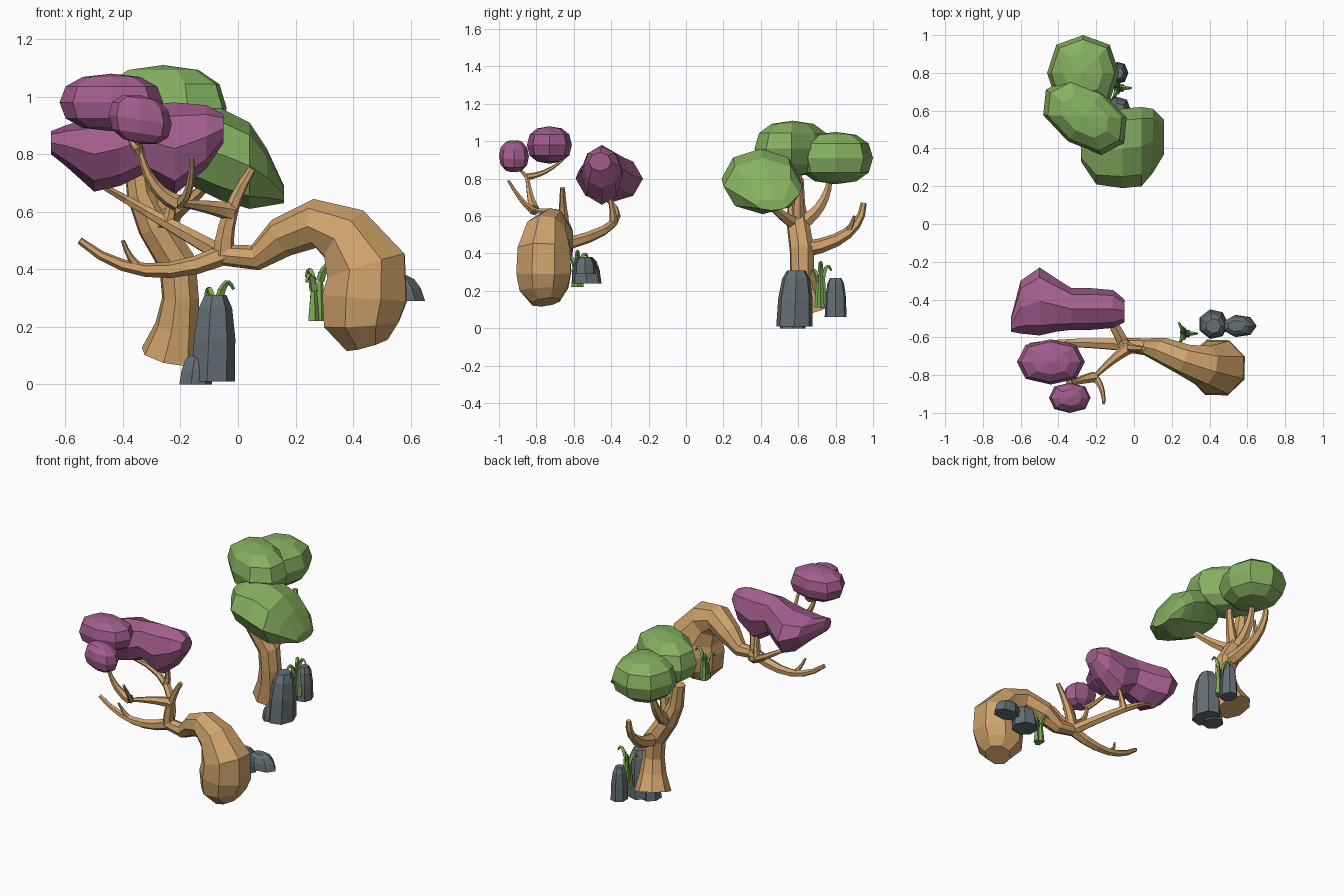
import bpy
import bmesh
import math
from mathutils import Vector, Matrix

cube = bpy.data.objects.get("Cube")
if cube:
    bpy.data.objects.remove(cube)


def material(name, red, green, blue):
    mat = bpy.data.materials.new(name)
    mat.use_nodes = True
    color = (red, green, blue, 1)
    mat.diffuse_color = color
    mat.node_tree.nodes["Principled BSDF"].inputs["Base Color"].default_value = color
    return mat


WOOD = material("wood", red=0.63, green=0.37, blue=0.15)
PURPLE = material("purple_leaves", red=0.36, green=0.11, blue=0.27)
GREEN = material("green_leaves", red=0.24, green=0.44, blue=0.12)
STONE = material("grey_stone", red=0.13, green=0.16, blue=0.18)
SPROUT = material("sprout_green", red=0.2, green=0.4, blue=0.09)


def finish(name, bm, mat):
    bmesh.ops.recalc_face_normals(bm, faces=bm.faces)
    mesh = bpy.data.meshes.new(name)
    bm.to_mesh(mesh)
    bm.free()
    mesh.materials.append(mat)
    ob = bpy.data.objects.new(name, mesh)
    bpy.context.collection.objects.link(ob)


def skin(name, mat, sections, sides):
    """Join cross-sections, each a centre and two half-axis vectors."""
    bm = bmesh.new()
    loops = []
    for centre, across, other in sections:
        angles = [math.tau * k / sides for k in range(sides)]
        loops.append([bm.verts.new(centre + across * math.cos(a) + other * math.sin(a))
                      for a in angles])
    for low, high in zip(loops, loops[1:]):
        for k in range(sides):
            bm.faces.new((low[k - 1], low[k], high[k], high[k - 1]))
    bm.faces.new(loops[0])
    bm.faces.new(loops[-1])
    finish(name, bm, mat)


def tube(name, mat, path, radii, sides):
    """Round section along a path, one radius per path point."""
    across = Vector((0.3, 0.8, 0.5))
    sections = []
    last = len(path) - 1
    for i, (point, radius) in enumerate(zip(path, radii)):
        along = (path[min(i + 1, last)] - path[max(i - 1, 0)]).normalized()
        across = (across - along * across.dot(along)).normalized()
        sections.append((point, across * radius, along.cross(across) * radius))
    skin(name, mat, sections, sides)


def branch(name, start, bend, tip, thick, mat=WOOD, sides=6):
    """Tapered limb on a quadratic curve; returns its middle for twigs."""
    start, bend, tip = Vector(start), Vector(bend), Vector(tip)
    steps = [i / 6 for i in range(7)]
    path = [start.lerp(bend, t).lerp(bend.lerp(tip, t), t) for t in steps]
    tube(name, mat, path, [thick * (1 - 0.65 * t) for t in steps], sides)
    return path[len(path) // 2]


def clump(name, mat, centre, size, turn=0.0, droop=0.0):
    """Faceted rounded mass of leaves."""
    bm = bmesh.new()
    bmesh.ops.create_uvsphere(bm, u_segments=8, v_segments=6, radius=1)
    for v in bm.verts:
        v.co = [math.copysign(abs(c) ** 0.85, c) for c in v.co]
    bm.transform(Matrix.Diagonal((*size, 1)))
    for v in bm.verts:
        v.co.z -= droop * v.co.x
    bm.transform(Matrix.Translation(centre) @ Matrix.Rotation(turn, 4, 'Z'))
    finish(name, bm, mat)


def long_clump(name, mat, stations):
    """Irregular leaf mass: x, y, z, half width and half height of each station."""
    skin(name, mat, [(Vector((x, y, z)), Vector((0, wide, 0)), Vector((0, 0, tall)))
                     for x, y, z, wide, tall in stations], sides=8)


def rock(name, base, top, wide, deep):
    """Upright stone that draws in towards its crown."""
    base, top = Vector(base), Vector(top)
    sections = []
    for f in (0, 0.5, 0.85, 1):
        scale = 1 - 0.1 * f - 0.4 * f ** 6
        sections.append((base.lerp(top, f), Vector((wide * scale, 0, 0)), Vector((0, deep * scale, 0))))
    skin(name, STONE, sections, sides=7)


def sprout(name, base, height):
    """Three stalks, each with a leaf bent over at the top."""
    for i in range(3):
        turn = Matrix.Rotation(math.tau * i / 3, 3, 'Z')
        foot = Vector(base) + turn @ Vector((0.015, 0, 0))
        top = foot + Vector((0, 0, height * (1 - 0.1 * i)))
        branch(f"{name}_stalk_{i}", foot, (foot + top) / 2, top, thick=0.022, mat=SPROUT, sides=5)
        out = turn @ Vector((0.025, 0, 0))
        lift = Vector((0, 0, 0.06))
        branch(f"{name}_leaf_{i}", top - lift / 2, top + out + lift, top + out * 2,
               thick=0.015, mat=SPROUT, sides=4)


# Purple tree: bulging trunk that arches over to a fork
fork = Vector((-0.05, -0.64, 0.45))
tube("bent_trunk", WOOD, [
    Vector((0.45, -0.75, 0.14)),
    Vector((0.43, -0.76, 0.21)),
    Vector((0.44, -0.76, 0.3)),
    Vector((0.445, -0.76, 0.41)),
    Vector((0.37, -0.75, 0.52)),
    Vector((0.27, -0.72, 0.56)),
    Vector((0.15, -0.67, 0.51)),
    Vector((0.06, -0.65, 0.44)),
    fork,
], radii=[0.08, 0.14, 0.158, 0.152, 0.112, 0.085, 0.07, 0.045, 0.037], sides=8)

# Purple tree: limbs from the fork, each carrying twigs
elbow = branch("low_branch", start=fork, bend=(-0.34, -0.62, 0.32), tip=(-0.55, -0.64, 0.5), thick=0.036)
branch("low_twig", start=elbow, bend=(-0.37, -0.63, 0.41), tip=(-0.4, -0.66, 0.5), thick=0.02)

elbow = branch("back_branch", start=fork, bend=(-0.23, -0.25, 0.55), tip=(-0.47, -0.42, 0.69), thick=0.034)
branch("back_twig", start=elbow, bend=(-0.23, -0.38, 0.6), tip=(-0.22, -0.42, 0.75), thick=0.025)

elbow = branch("upright_branch", start=fork, bend=(-0.05, -0.66, 0.6), tip=(0.05, -0.66, 0.75), thick=0.038)
crook = Vector((-0.21, -0.81, 0.63))
branch("front_branch", start=elbow, bend=(-0.1, -0.7, 0.62), tip=crook, thick=0.034)
branch("front_twig", start=crook, bend=(-0.16, -0.86, 0.64), tip=(-0.16, -0.95, 0.79), thick=0.022)
crown = Vector((-0.34, -0.85, 0.81))
branch("crown_branch", start=crook, bend=(-0.31, -0.83, 0.67), tip=crown, thick=0.03)
branch("crown_front_twig", start=crown, bend=crown, tip=(-0.34, -0.91, 0.87), thick=0.015)
branch("crown_back_twig", start=crown, bend=(-0.36, -0.75, 0.82), tip=(-0.4, -0.66, 0.9), thick=0.018)

# Purple tree: leaf clumps
long_clump("long_purple_clump", PURPLE, [
    (-0.65, -0.53, 0.84, 0.04, 0.04),
    (-0.6, -0.44, 0.83, 0.14, 0.07),
    (-0.5, -0.41, 0.8, 0.18, 0.13),
    (-0.41, -0.43, 0.82, 0.14, 0.13),
    (-0.33, -0.45, 0.85, 0.11, 0.12),
    (-0.22, -0.45, 0.82, 0.11, 0.16),
    (-0.11, -0.45, 0.86, 0.1, 0.11),
    (-0.05, -0.46, 0.89, 0.06, 0.05),
])
clump("upper_purple_clump", PURPLE, centre=(-0.44, -0.73, 0.98), size=(0.18, 0.12, 0.1))
clump("small_purple_clump", PURPLE, centre=(-0.34, -0.92, 0.92), size=(0.11, 0.08, 0.085), droop=0.15)

# Purple tree: rocks and sprout
rock("bent_trunk_inner_rock", base=(0.42, -0.53, 0.24), top=(0.42, -0.54, 0.38), wide=0.08, deep=0.08)
rock("bent_trunk_outer_rock", base=(0.56, -0.54, 0.29), top=(0.54, -0.54, 0.38), wide=0.09, deep=0.06)
sprout("bent_trunk_sprout", base=(0.27, -0.58, 0.22), height=0.17)

# Green tree: trunk flared at the foot
knee = Vector((-0.21, 0.62, 0.42))
neck = Vector((-0.29, 0.6, 0.55))
tube("upright_trunk", WOOD, [
    Vector((-0.23, 0.67, 0.1)),
    Vector((-0.21, 0.64, 0.2)),
    Vector((-0.2, 0.62, 0.3)),
    knee,
    neck,
    Vector((-0.34, 0.59, 0.66)),
    Vector((-0.36, 0.59, 0.8)),
], radii=[0.11, 0.08, 0.066, 0.068, 0.062, 0.048, 0.04], sides=8)

# Green tree: limbs
elbow = branch("rear_branch", start=knee, bend=(-0.25, 0.94, 0.47), tip=(-0.25, 0.95, 0.67), thick=0.045)
branch("rear_twig", start=elbow, bend=(-0.22, 0.88, 0.54), tip=(-0.2, 0.9, 0.6), thick=0.02)
branch("middle_branch", start=neck, bend=(-0.3, 0.75, 0.63), tip=(-0.29, 0.77, 0.8), thick=0.045)
branch("forward_branch", start=neck, bend=(-0.2, 0.5, 0.6), tip=(-0.08, 0.4, 0.72), thick=0.04)
branch("inner_branch", start=neck, bend=(-0.25, 0.6, 0.7), tip=(-0.25, 0.6, 0.9), thick=0.04)

# Green tree: leaf clumps
clump("rear_green_clump", GREEN, centre=(-0.27, 0.8, 0.91), size=(0.19, 0.2, 0.14))
clump("top_green_clump", GREEN, centre=(-0.26, 0.57, 0.96), size=(0.25, 0.16, 0.15), turn=-0.6)
long_clump("drooping_green_clump", GREEN, [
    (-0.28, 0.4, 0.85, 0.07, 0.06),
    (-0.2, 0.38, 0.83, 0.17, 0.12),
    (-0.06, 0.4, 0.8, 0.21, 0.16),
    (0.04, 0.41, 0.76, 0.21, 0.15),
    (0.1, 0.44, 0.72, 0.17, 0.1),
    (0.16, 0.46, 0.66, 0.09, 0.03),
])

# Green tree: rocks and sprout
rock("upright_trunk_front_rock", base=(-0.09, 0.58, 0.01), top=(-0.08, 0.59, 0.31), wide=0.08, deep=0.1)
rock("upright_trunk_foot_rock", base=(-0.15, 0.57, 0), top=(-0.14, 0.57, 0.1), wide=0.06, deep=0.07)
rock("upright_trunk_rear_rock", base=(-0.08, 0.8, 0.06), top=(-0.08, 0.8, 0.27), wide=0.05, deep=0.06)
sprout("upright_trunk_sprout", base=(-0.08, 0.72, 0.11), height=0.22)
